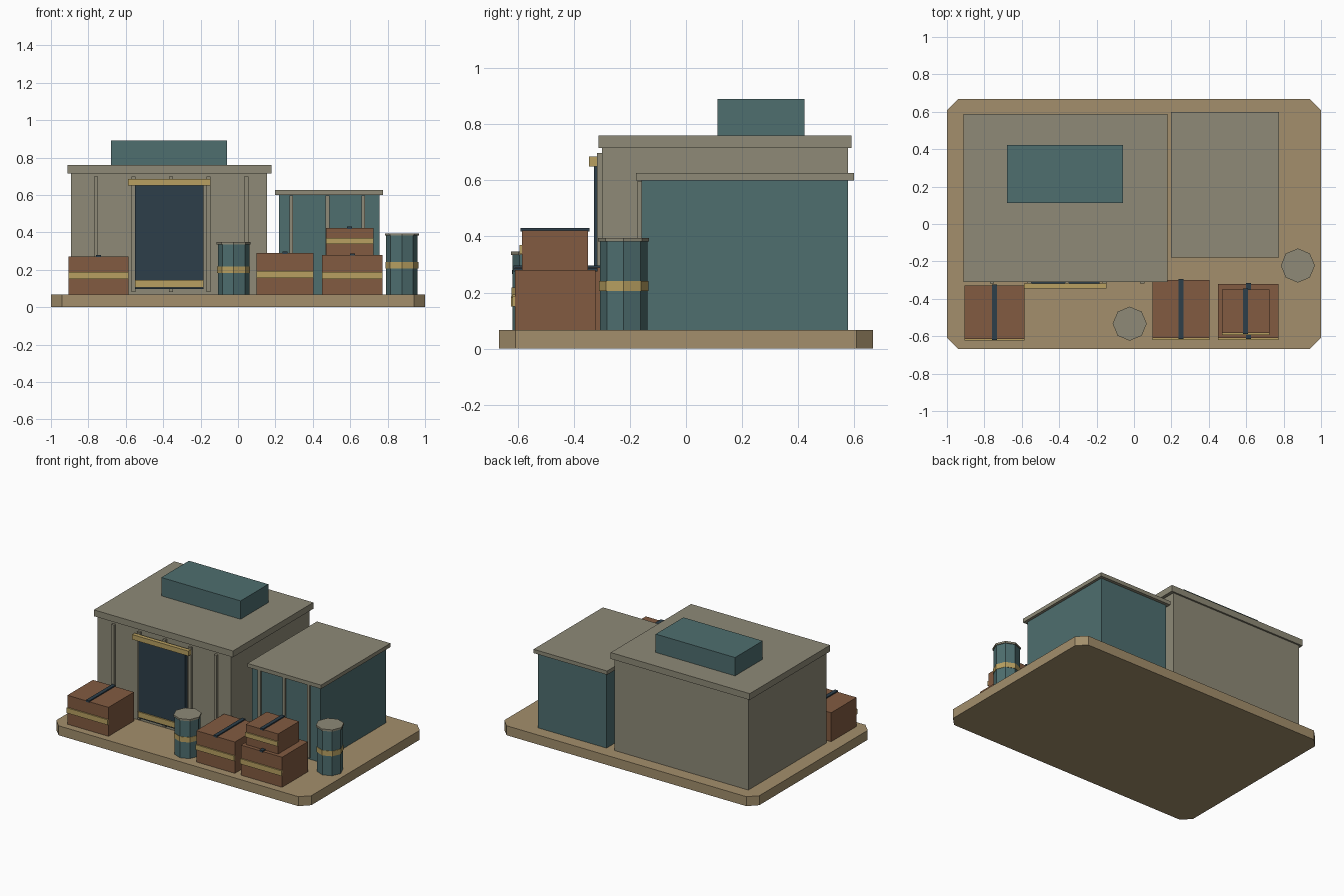
import bpy, bmesh, math

if "Cube" in bpy.data.objects:
    bpy.data.objects.remove(bpy.data.objects["Cube"])


def material(name, rgb):
    m = bpy.data.materials.new(name)
    lin = [((c / 255 + 0.055) / 1.055) ** 2.4 for c in rgb]
    m.diffuse_color = (*lin, 1)
    m.use_nodes = True
    m.node_tree.nodes["Principled BSDF"].inputs["Base Color"].default_value = m.diffuse_color
    return m


SAND = material("sand", (163, 143, 108))
STONE = material("grey stone", (142, 138, 119))
TEAL = material("teal", (78, 110, 111))
BROWN = material("crate brown", (130, 91, 65))
NAVY = material("dark navy", (45, 63, 74))
GOLD = material("gold", (184, 160, 97))


def finish(name, bm, mat):
    bmesh.ops.recalc_face_normals(bm, faces=bm.faces)
    me = bpy.data.meshes.new(name)
    bm.to_mesh(me)
    bm.free()
    me.materials.append(mat)
    ob = bpy.data.objects.new(name, me)
    bpy.context.collection.objects.link(ob)
    return ob


def box(name, x, y, z, mat):
    """Box from (min, max) ranges."""
    bm = bmesh.new()
    bmesh.ops.create_cube(bm, size=1)
    for v in bm.verts:
        v.co = [r[0] if c < 0 else r[1] for c, r in zip(v.co, (x, y, z))]
    return finish(name, bm, mat)


def prism(name, points, z, mat):
    """Upright prism over a flat outline."""
    bm = bmesh.new()
    face = bm.faces.new([bm.verts.new((px, py, z[0])) for px, py in points])
    ext = bmesh.ops.extrude_face_region(bm, geom=[face])
    for v in ext["geom"]:
        if isinstance(v, bmesh.types.BMVert):
            v.co.z = z[1]
    return finish(name, bm, mat)


def octagon(cx, cy, r):
    return [(cx + r * math.cos(i * math.pi / 4), cy + r * math.sin(i * math.pi / 4))
            for i in range(8)]


FLOOR = 0.067

# Base slab with cut corners
W, D, C = 1.0, 0.667, 0.06
prism("base", [(-W + C, -D), (W - C, -D), (W, -D + C), (W, D - C),
               (W - C, D), (-W + C, D), (-W, D - C), (-W, -D + C)], (0, FLOOR), SAND)

# Main hall
box("main_hall", (-0.893, 0.155), (-0.30, 0.577), (FLOOR, 0.715), STONE)
box("main_roof", (-0.912, 0.178), (-0.311, 0.589), (0.715, 0.76), STONE)
box("roof_unit", (-0.68, -0.058), (0.112, 0.422), (0.76, 0.89), TEAL)
for i in range(5):
    x = -0.76 + 0.201 * i
    box(f"main_rib_{i + 1}", (x - 0.011, x + 0.011), (-0.317, -0.295), (0.08, 0.698), STONE)

# Door with header and sill strip
box("door", (-0.55, -0.184), (-0.328, -0.298), (0.096, 0.67), NAVY)
box("door_header", (-0.588, -0.146), (-0.346, -0.318), (0.65, 0.685), GOLD)
box("door_strip", (-0.55, -0.184), (-0.337, -0.32), (0.106, 0.145), GOLD)

# Side annex
box("annex", (0.219, 0.757), (-0.158, 0.577), (FLOOR, 0.60), TEAL)
box("annex_roof", (0.199, 0.776), (-0.178, 0.599), (0.60, 0.627), STONE)
for i, x in enumerate((0.285, 0.478, 0.67)):
    box(f"annex_rib_{i + 1}", (x - 0.01, x + 0.01), (-0.172, -0.155), (0.08, 0.598), STONE)

# Crates: front gold band and top strap
crates = [
    ((-0.907, -0.585), (-0.615, -0.33), (FLOOR, 0.272), (0.15, 0.187)),
    ((0.10, 0.403), (-0.61, -0.30), (FLOOR, 0.289), (0.157, 0.193)),
    ((0.45, 0.773), (-0.61, -0.322), (FLOOR, 0.28), (0.15, 0.187)),
    ((0.47, 0.724), (-0.584, -0.35), (0.28, 0.422), (0.337, 0.369)),
]
for i, (x, y, z, band) in enumerate(crates, 1):
    mid = sum(x) / 2
    box(f"crate_{i}", x, y, z, BROWN)
    box(f"crate_band_{i}", x, (y[0] - 0.009, y[0] + 0.002), band, GOLD)
    box(f"crate_strap_{i}", (mid - 0.013, mid + 0.013), (y[0] - 0.005, y[1] + 0.006),
        (z[1] - 0.005, z[1] + 0.008), NAVY)

# Octagonal barrels with band and lid
for i, (cx, cy, top, band) in enumerate(((-0.023, -0.533, 0.347, 0.182),
                                         (0.876, -0.222, 0.395, 0.206)), 1):
    prism(f"barrel_{i}", octagon(cx, cy, 0.085), (FLOOR, top - 0.013), TEAL)
    prism(f"barrel_band_{i}", octagon(cx, cy, 0.088), (band, band + 0.036), GOLD)
    prism(f"barrel_lid_{i}", octagon(cx, cy, 0.091), (top - 0.013, top), STONE)
